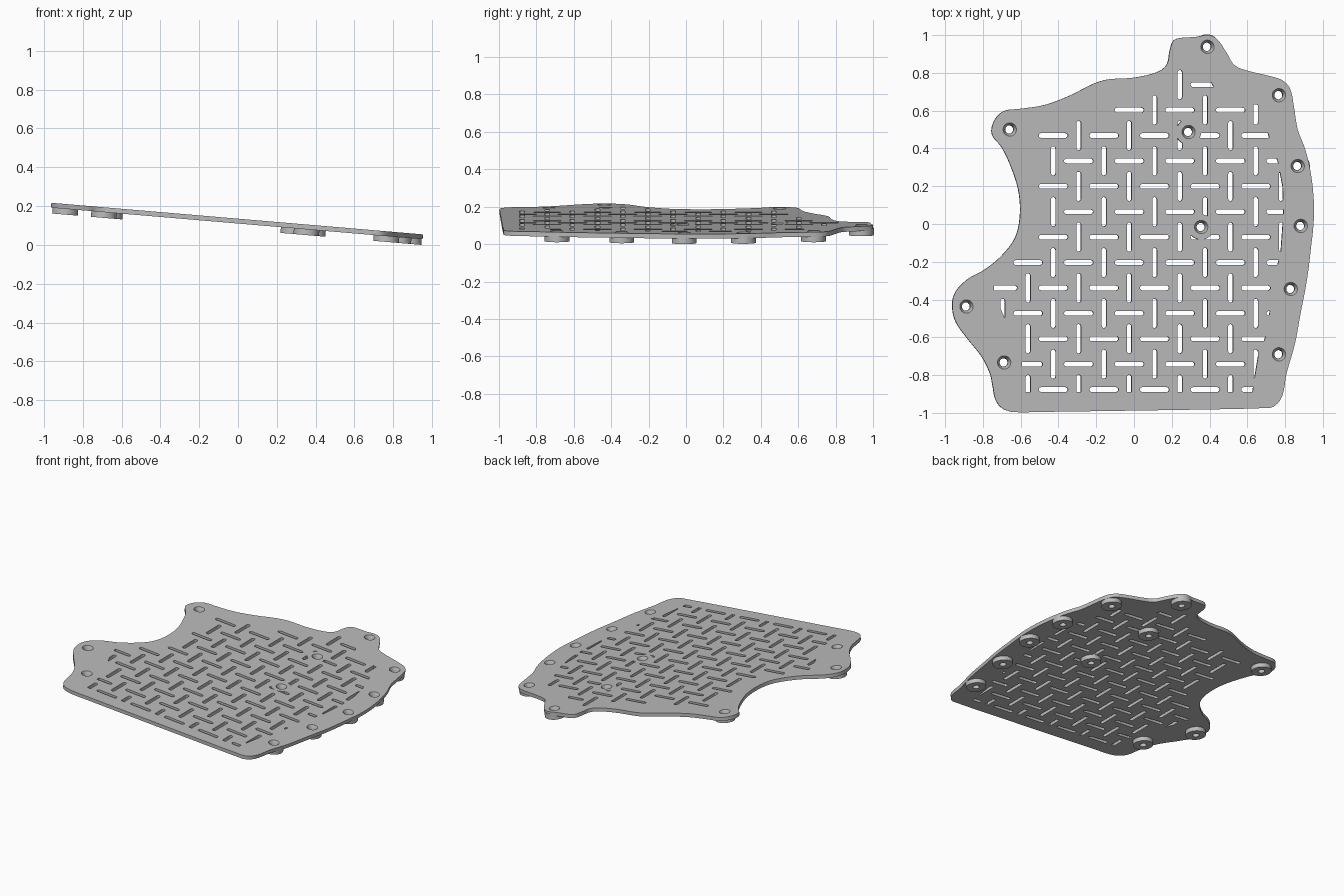
import bpy, bmesh, math
from mathutils import Matrix, Vector

cube = bpy.data.objects.get("Cube")
if cube:
    bpy.data.objects.remove(cube)

THICK, DEPTH = 0.025, 0.0545      # plate thickness, total depth at the bosses
TILT = math.atan(0.085)
PITCH = 0.1345

# Plate outline (hundredths of a unit), clockwise from the front left corner
OUTLINE = [(-64, -99.5), (-70, -97.5), (-73.5, -93), (-75, -86), (-76.5, -79), (-81, -70),
           (-89, -60), (-95, -51), (-96.5, -42), (-94.5, -35.5), (-88, -29), (-79, -24),
           (-70, -16.5), (-63, -7), (-60.5, 5), (-61.5, 18.5), (-66, 32), (-70.5, 41),
           (-75, 46.5), (-75.5, 51), (-73, 56.5), (-68.5, 60), (-60.5, 61), (-47.5, 63),
           (-34, 68), (-22, 74), (-14, 76.5), (0, 77.5), (12.5, 80.5), (17.5, 84.5),
           (19, 91.5), (21, 97), (25, 98.5), (32.5, 99), (40, 100), (44.5, 97.5), (49, 91),
           (53.5, 84), (61, 81), (71.5, 78.5), (79, 76), (83, 71.5), (85, 62), (87, 50),
           (91, 39.5), (94, 26.5), (95.5, 13), (95.5, 1.5), (94, -13), (92, -29),
           (88.5, -47.5), (85.5, -63.5), (81, -79.5), (79.5, -88.5), (77.5, -93.5),
           (73.5, -97), (67.5, -97.5), (50, -98), (-50, -99.5)]

# Boundary that trims the slot pattern
MASK = [(-59.5, -89), (-59.5, -66), (-69, -49), (-74.5, -37), (-74.5, -30), (-53, 82),
        (37, 82), (43, 71.5), (56, 64), (67, 63), (71.5, 47), (76.5, 33), (79, 20),
        (79.5, 6), (78, -15), (76, -23), (74, -34), (72, -47.5), (69.5, -61),
        (66, -70), (64, -82), (63, -89)]

HOLES = [(-.66, .5), (.39, .938), (.77, .682), (.29, .487), (.87, .307), (.357, -.016),
         (.886, -.01), (.833, -.344), (.77, -.69), (-.89, -.437), (-.69, -.733)]

# First and last slot column of each row, from the back row to the front
ROWS = [(6, 7), (4, 9), (1, 9), (1, 10), (1, 10), (1, 10), (1, 10), (0, 10),
        (-1, 9), (-1, 10), (0, 9), (0, 9), (0, 9)]


def scaled(points):
    return [Vector((x, y)) / 100 for x, y in points]


def smooth_loop(points, steps=5):
    """Closed spline through the points."""
    n, out = len(points), []
    for i in range(n):
        a, b, c, d = (points[(i + k) % n] for k in (-1, 0, 1, 2))
        # tangents limited by span length, so long straights stay straight
        span = (c - b).length
        m0 = (c - a).normalized() * span
        m1 = (d - b).normalized() * span
        for s in range(steps):
            t = s / steps
            out.append(b * (2*t**3 - 3*t**2 + 1) + m0 * (t**3 - 2*t**2 + t)
                       + c * (3*t**2 - 2*t**3) + m1 * (t**3 - t**2))
    return out


def prism(bm, points, z0, z1):
    face = bm.faces.new([bm.verts.new((p[0], p[1], z0)) for p in points])
    top = bmesh.ops.extrude_face_region(bm, geom=[face])["geom"]
    verts = [v for v in top if isinstance(v, bmesh.types.BMVert)]
    bmesh.ops.translate(bm, vec=(0, 0, z1 - z0), verts=verts)


def cylinder(bm, centre, r_low, r_high, z0, z1):
    bmesh.ops.create_cone(bm, cap_ends=True, segments=40, radius1=r_low, radius2=r_high,
                          depth=z1 - z0,
                          matrix=Matrix.Translation((*centre, (z0 + z1) / 2)))


def slot(bm, x, y, upright):
    half, r = 0.065, 0.0125
    pts = []
    for side in (1, -1):
        for i in range(9):
            a = math.pi * (i / 8 - 0.5)
            u, v = side * (half + r * math.cos(a)), side * r * math.sin(a)
            pts.append((x - v, y + u) if upright else (x + u, y + v))
    prism(bm, pts, -0.1, 0.1)


def make(name, build):
    bm = bmesh.new()
    build(bm)
    bmesh.ops.recalc_face_normals(bm, faces=bm.faces)
    mesh = bpy.data.meshes.new(name)
    bm.to_mesh(mesh)
    bm.free()
    obj = bpy.data.objects.new(name, mesh)
    bpy.context.collection.objects.link(obj)
    return obj


def combine(target, tool, operation):
    """Apply a boolean and discard the tool object."""
    mod = target.modifiers.new(operation, 'BOOLEAN')
    mod.operation, mod.object, mod.solver = operation, tool, 'EXACT'
    bpy.context.view_layer.objects.active = target
    bpy.ops.object.modifier_apply(modifier=mod.name)
    bpy.data.objects.remove(tool)


def build_slots(bm):
    for j, (first, last) in enumerate(ROWS, start=-1):
        for k in range(first, last + 1):
            slot(bm, -0.563 + PITCH * k, 0.603 - PITCH * j, (j + k) % 2 == 1)


def build_bosses(bm, radius=0.066, low=-DEPTH, high=-THICK * 0.6):
    for c in HOLES:
        cylinder(bm, c, radius, radius, low, high)


# Basket-weave slots, trimmed at the border and around the bosses
slots = make("slot_cutter", build_slots)
border = make("slot_border", lambda bm: prism(bm, scaled(MASK), -0.2, 0.2))
combine(slots, border, 'INTERSECT')
keep_out = make("boss_keep_out", lambda bm: build_bosses(bm, 0.067, -0.2, 0.2))
combine(slots, keep_out, 'DIFFERENCE')

# Plate with slots and bosses underneath
plate = make("perforated_plate",
             lambda bm: prism(bm, smooth_loop(scaled(OUTLINE)), -THICK, 0))
combine(plate, slots, 'DIFFERENCE')
combine(plate, make("mounting_bosses", build_bosses), 'UNION')


# Countersunk screw holes
def build_drills(bm):
    for c in HOLES:
        cylinder(bm, c, 0.022, 0.022, -0.1, 0.05)


def build_sinks(bm):
    for c in HOLES:
        cylinder(bm, c, 0.022, 0.036, -THICK, 0.001)


combine(plate, make("drill_cutter", build_drills), 'DIFFERENCE')
combine(plate, make("countersink_cutter", build_sinks), 'DIFFERENCE')

# Grey finish
grey = bpy.data.materials.new("plain_grey")
grey.use_nodes = True
colour = (0.5, 0.5, 0.5, 1)
grey.diffuse_color = colour
grey.node_tree.nodes["Principled BSDF"].inputs["Base Color"].default_value = colour
plate.data.materials.clear()
plate.data.materials.append(grey)

# Tilt down towards the left side and rest on the ground
plate.data.transform(Matrix.Rotation(TILT, 4, 'Y'))
lowest = min(v.co.z for v in plate.data.vertices)
plate.data.transform(Matrix.Translation((0, 0, -lowest)))

bpy.ops.object.select_all(action='DESELECT')
plate.select_set(True)
bpy.context.view_layer.objects.active = plate
bpy.ops.object.shade_smooth_by_angle(angle=math.radians(30))
